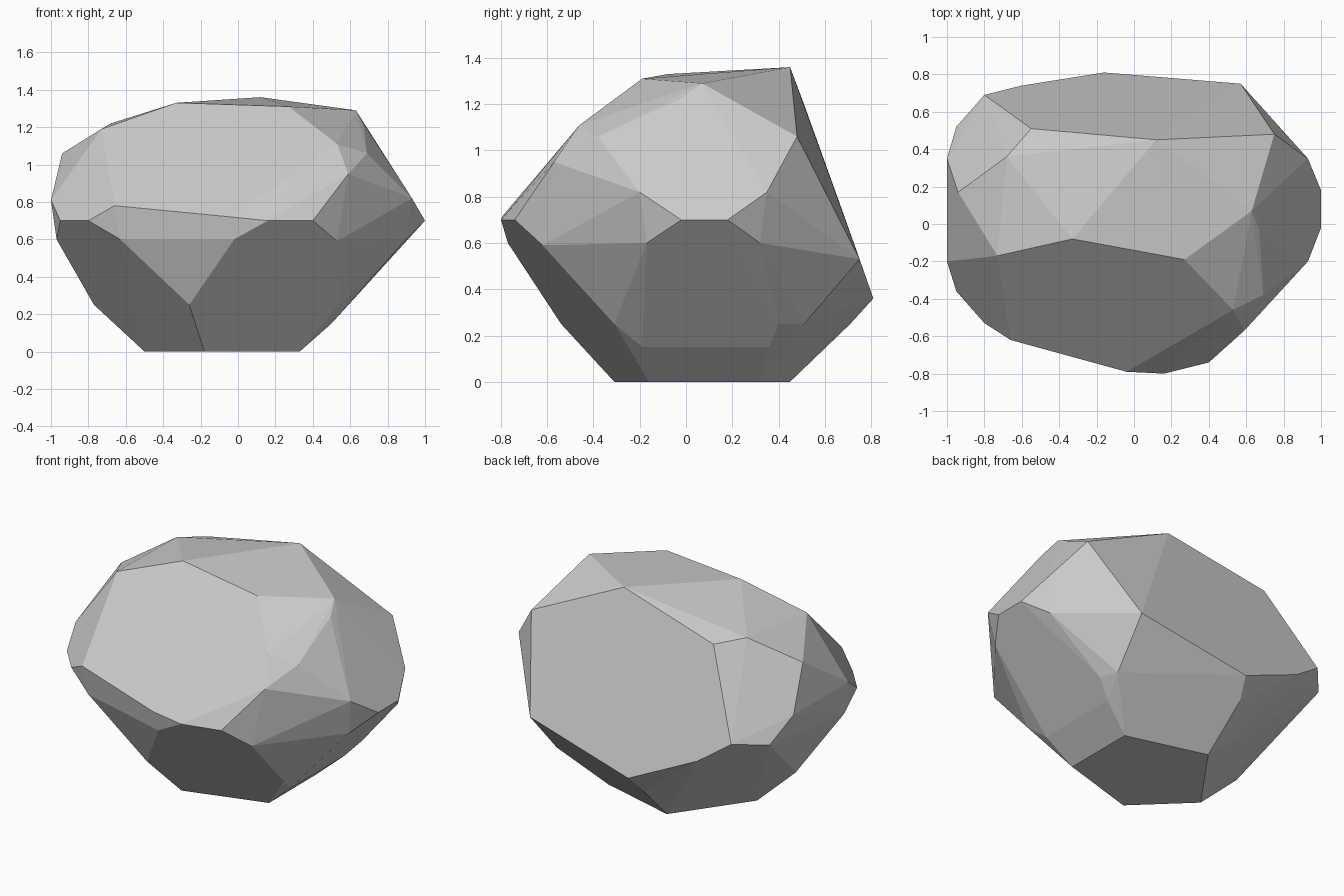
import bpy, bmesh, math

# Corner points of the chipped boulder, from the base up to the crown
base = [(.33, -.16, 0), (.33, .31, 0), (-.18, .45, 0), (-.5, 0, 0), (-.18, -.31, 0),
        (.5, -.19, .15), (.5, .36, .15)]
lower = [(.54, -.31, .25), (.59, .4, .25), (.55, .51, .25), (-.2, .71, .25),
         (-.77, 0, .25), (-.26, -.54, .25), (-.16, .81, .36), (.57, .75, .53),
         (-.6, .74, .56), (.9, -.17, .6), (.9, .32, .6), (.53, -.62, .59),
         (-.02, -.77, .6), (-.63, -.6, .6), (-.97, -.2, .6)]
girdle = [(1, -.02, .7), (1, .18, .7), (.16, -.8, .7), (.4, -.74, .7), (-.8, -.53, .7),
          (-.95, -.36, .7), (-.8, .69, .7), (-.95, .52, .67), (-1, -.2, .81),
          (-1, .35, .81), (-.66, -.62, .78), (-.04, -.79, .72), (.93, -.2, .82),
          (.93, .35, .82), (.59, -.57, .95)]
crown = [(.69, -.38, 1.06), (.75, .48, 1.06), (.53, -.46, 1.11), (-.94, .17, 1.06),
         (-.73, -.17, 1.19), (-.68, .36, 1.22), (-.55, .51, 1.2), (-.33, -.08, 1.33),
         (.27, -.19, 1.31), (.67, -.03, 1.22), (.67, .17, 1.22), (.63, .07, 1.29),
         (.12, .45, 1.36)]

# Wrap the corners in a faceted skin and merge nearly flat neighbours
bm = bmesh.new()
for p in base + lower + girdle + crown:
    bm.verts.new(p)
hull = bmesh.ops.convex_hull(bm, input=bm.verts[:])
inside = {v for v in hull["geom_interior"] + hull["geom_unused"]
          if isinstance(v, bmesh.types.BMVert)}
bmesh.ops.delete(bm, geom=list(inside), context='VERTS')
bmesh.ops.dissolve_limit(bm, angle_limit=math.radians(4),
                         verts=bm.verts[:], edges=bm.edges[:])
bmesh.ops.recalc_face_normals(bm, faces=bm.faces[:])

mesh = bpy.data.meshes.new("boulder")
bm.to_mesh(mesh)
bm.free()
bpy.context.collection.objects.link(bpy.data.objects.new("boulder", mesh))
